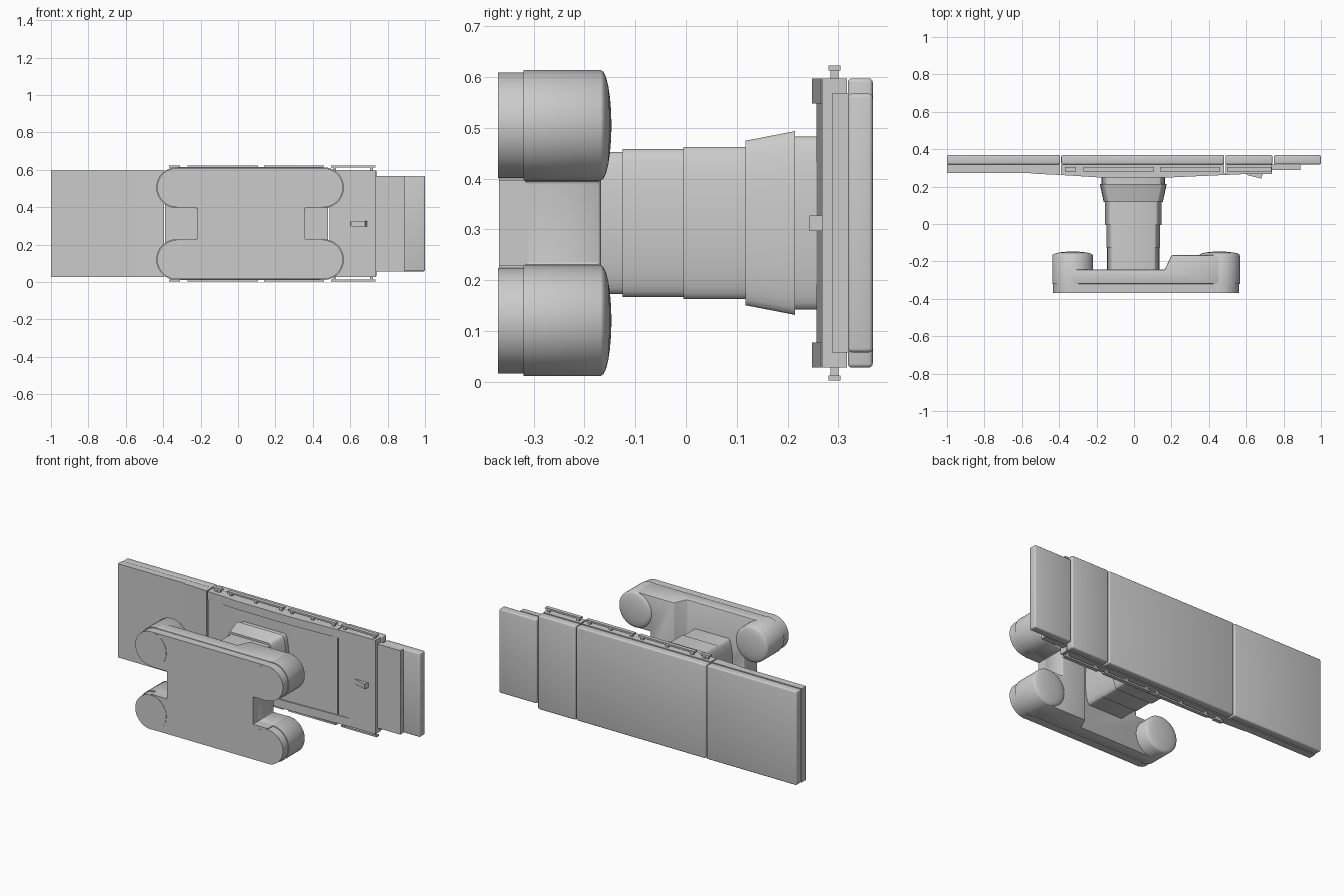
import bpy, bmesh, math
from mathutils import Vector

cube = bpy.data.objects.get("Cube")
if cube:
    bpy.data.objects.remove(cube, do_unlink=True)

grey = bpy.data.materials.new("plain grey")
grey.use_nodes = True
COLOUR = (0.6, 0.6, 0.6, 1)
grey.diffuse_color = COLOUR
grey.node_tree.nodes["Principled BSDF"].inputs["Base Color"].default_value = COLOUR

MID = 0.3125        # height of the model's long axis
HALF = 0.285        # half width of the table top


def finish(name, bm, bevel=0.0, segments=2, cutters=()):
    """Turn a bmesh into a shaded object, with optional cuts and bevel."""
    bmesh.ops.recalc_face_normals(bm, faces=bm.faces)
    mesh = bpy.data.meshes.new(name)
    bm.to_mesh(mesh)
    bm.free()
    obj = bpy.data.objects.new(name, mesh)
    bpy.context.collection.objects.link(obj)
    mesh.materials.append(grey)
    bpy.ops.object.select_all(action='DESELECT')
    obj.select_set(True)
    bpy.context.view_layer.objects.active = obj
    for cutter in cutters:
        mod = obj.modifiers.new("cut", 'BOOLEAN')
        mod.object = cutter
        mod.solver = 'EXACT'
        bpy.ops.object.modifier_apply(modifier=mod.name)
    if bevel:
        mod = obj.modifiers.new("bevel", 'BEVEL')
        mod.width, mod.segments = bevel, segments
        mod.limit_method, mod.angle_limit = 'ANGLE', math.radians(40)
        bpy.ops.object.modifier_apply(modifier=mod.name)
    bpy.ops.object.shade_smooth_by_angle(angle=math.radians(35))
    return obj


def loft(name, rings, **kw):
    """Skin a list of equal point rings and cap both ends."""
    bm = bmesh.new()
    rows = [[bm.verts.new(p) for p in ring] for ring in rings]
    n = len(rows[0])
    for a, b in zip(rows, rows[1:]):
        for i in range(n):
            j = (i + 1) % n
            bm.faces.new((a[i], a[j], b[j], b[i]))
    bm.faces.new(rows[0])
    bm.faces.new(rows[-1])
    return finish(name, bm, **kw)


def prism(name, profile, z0, z1, **kw):
    """Extrude an (x, y) outline along z."""
    return loft(name, [[(x, y, z) for x, y in profile] for z in (z0, z1)], **kw)


def box(name, x0, x1, y0, y1, z0, z1, **kw):
    return prism(name, [(x0, y0), (x1, y0), (x1, y1), (x0, y1)], z0, z1, **kw)


# Base: plinth and body, with a notch cut out of each end
POD_R, POD_X, POD_Z = 0.109, (-0.328, 0.457), (0.12, 0.505)
left, right = POD_X
low, high = POD_Z[0] - POD_R, POD_Z[1] + POD_R
notches = [
    box("notch_cutter_right", -0.6, -0.22, -0.5, 0, 0.229, 0.396),
    box("notch_cutter_left", 0.358, 0.7, -0.5, 0, 0.229, 0.396),
]
box("base_plinth", left, right, -0.368, -0.31, low + 0.005, high - 0.005, cutters=notches)
prism("base_body", [(left, -0.32), (right, -0.32), (right, -0.167), (0.2, -0.167),
                    (0.165, -0.243), (left, -0.243)],
      low, high, cutters=notches, bevel=0.006)
for cutter in notches:
    bpy.data.objects.remove(cutter, do_unlink=True)

# Domed wheel pods on the four corners
dome = [(POD_R * math.cos(t), -0.168 + 0.021 * math.sin(t) ** 1.0)
        for t in [math.radians(d) for d in (15, 30, 45, 60, 75, 88)]]
pod_profile = [(0.104, -0.37), (0.104, -0.32), (POD_R, -0.32), (POD_R, -0.168)] + dome
for px, side in zip(POD_X, ("right", "left")):
    for pz, level in zip(POD_Z, ("lower", "upper")):
        loft(f"wheel_pod_{level}_{side}",
             [[(px + r * math.cos(a), y, pz + r * math.sin(a))
               for a in [math.tau * i / 64 for i in range(64)]]
              for r, y in pod_profile])


# Telescopic column with bowed ends, collar and neck
def bowed_ring(y, hx, hz, bow=0.03):
    ends = []
    for s in (1, -1):
        for i in range(17):
            t = math.radians(-90 + 180 * i / 16)
            ends.append((-0.004 + s * (hx - bow + bow * math.cos(t)), y,
                         MID + s * hz * math.sin(t)))
    return ends


stages = [
    ("column_lower", (-0.26, 0.14, 0.14), (-0.125, 0.14, 0.14)),
    ("column_middle", (-0.125, 0.143, 0.1455), (-0.005, 0.143, 0.1455)),
    ("column_upper", (-0.005, 0.151, 0.15), (0.12, 0.151, 0.15)),
    ("column_collar", (0.117, 0.158, 0.162), (0.215, 0.179, 0.181)),
    ("column_neck", (0.21, 0.169, 0.17), (0.27, 0.169, 0.17)),
]
for name, start, end in stages:
    loft(name, [bowed_ring(*start), bowed_ring(*end)])

# Cushions
Z0, Z1 = MID - HALF, MID + HALF
for name, x0, x1, inset in (("leg_cushion", -1, -0.395, 0),
                            ("seat_cushion", -0.389, 0.482, 0),
                            ("back_cushion", 0.488, 0.74, 0),
                            ("head_cushion", 0.748, 1, 0.03)):
    box(name, x0, x1, 0.319, 0.368, Z0 + inset, Z1 - inset, bevel=0.008, segments=3)

# Frames beneath the cushions
box("leg_frame", -1, -0.395, 0.274, 0.317, Z0, Z1)
prism("leg_frame_wedge", [(-0.555, 0.28), (-0.55, 0.27), (-0.395, 0.262), (-0.395, 0.28)], Z0, Z1)
prism("seat_frame", [(-0.389, 0.317), (-0.389, 0.265), (-0.17, 0.257), (0.17, 0.257),
                     (0.482, 0.268), (0.482, 0.317)], Z0, Z1)
box("back_frame", 0.488, 0.738, 0.268, 0.317, Z0, Z1)
box("head_frame", 0.73, 0.89, 0.288, 0.32, Z0 + 0.03, Z1 - 0.03)
prism("release_handle", [(0.6, 0.27), (0.605, 0.262), (0.68, 0.243), (0.69, 0.27)], 0.297, 0.327)

# Side beams, accessory rails and their posts, mirrored about the long axis
rails = ((-0.37, -0.31), (-0.27, 0.107), (0.14, 0.46), (0.497, 0.735))
for s, side in ((-1, "lower"), (1, "upper")):
    prism(f"side_beam_{side}", [(-0.389, 0.27), (-0.389, 0.262), (-0.17, 0.248), (0.17, 0.248),
                                (0.482, 0.262), (0.57, 0.266), (0.57, 0.27)],
          MID + s * HALF, MID + s * (HALF - 0.05))
    for i, (x0, x1) in enumerate(rails):
        box(f"rail_{side}_{i}", x0, x1, 0.281, 0.304, MID + s * 0.3, MID + s * 0.31)
        count = 2 if x1 - x0 < 0.3 else 3
        for k in range(count):
            x = x0 + 0.02 + (x1 - x0 - 0.04) * k / (count - 1)
            box(f"rail_post_{side}_{i}_{k}", x - 0.008, x + 0.008, 0.285, 0.3,
                MID + s * (HALF - 0.005), MID + s * 0.302)
